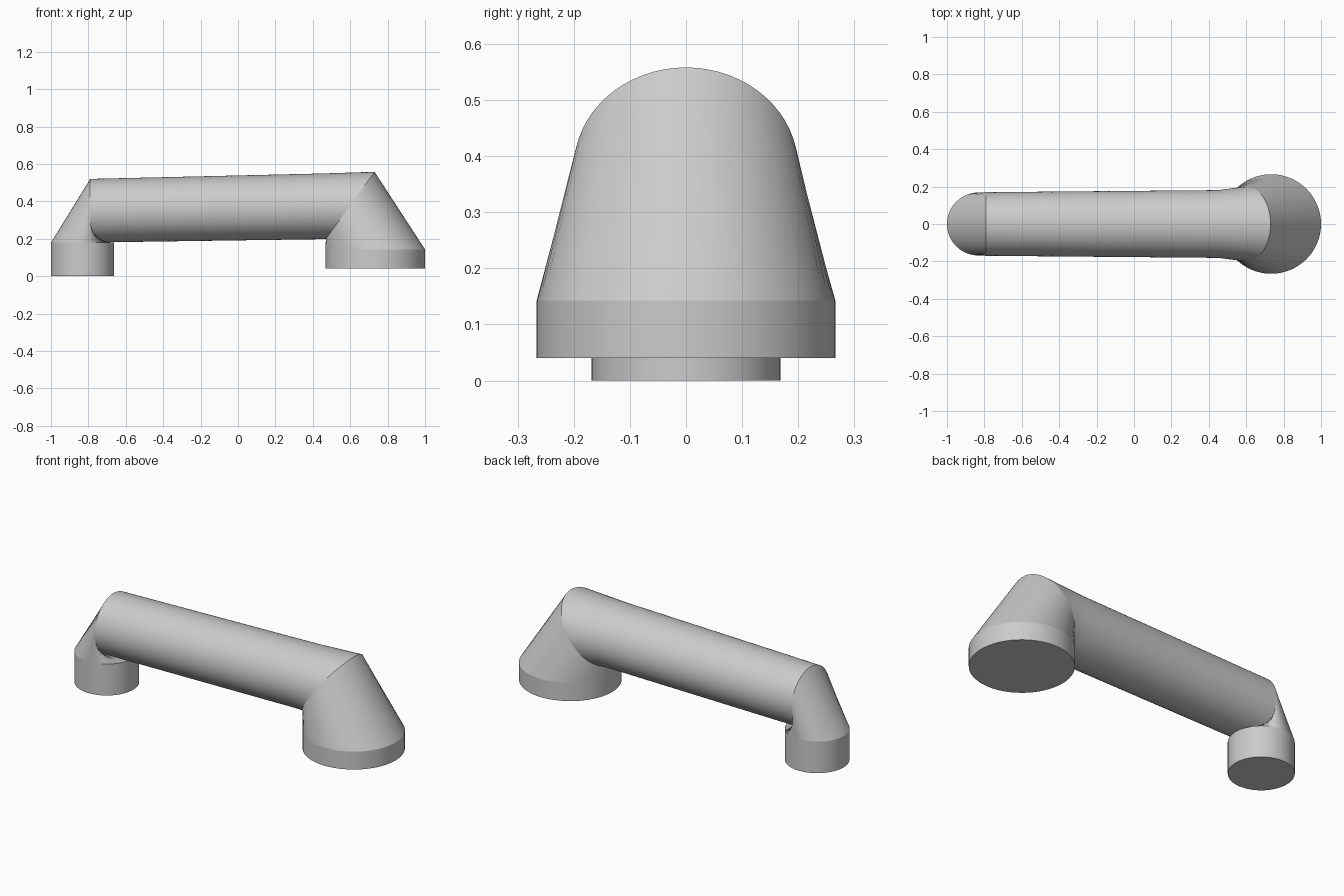
import bpy
import math

cube = bpy.data.objects.get("Cube")
if cube:
    bpy.data.objects.remove(cube, do_unlink=True)

SIDES = 64

grey = bpy.data.materials.new("light grey")
grey.use_nodes = True
colour = (0.6, 0.6, 0.6, 1.0)
grey.diffuse_color = colour
grey.node_tree.nodes["Principled BSDF"].inputs["Base Color"].default_value = colour


def ring(inner, outer, half_width):
    """Ellipse across y whose ends in the xz plane are the inner and outer points."""
    points = []
    for i in range(SIDES):
        a = 2 * math.pi * i / SIDES
        t = (1 + math.cos(a)) / 2
        points.append((inner[0] + (outer[0] - inner[0]) * t,
                       half_width * math.sin(a),
                       inner[1] + (outer[1] - inner[1]) * t))
    return points


def loft(name, rings):
    """Closed duct section skinned through a series of rings."""
    verts = [p for r in rings for p in r]
    faces = []
    for k in range(len(rings) - 1):
        for i in range(SIDES):
            j = (i + 1) % SIDES
            a, b = k * SIDES, (k + 1) * SIDES
            faces.append((a + i, a + j, b + j, b + i))
    faces.append(tuple(reversed(range(SIDES))))
    last = (len(rings) - 1) * SIDES
    faces.append(tuple(range(last, last + SIDES)))
    mesh = bpy.data.meshes.new(name)
    mesh.from_pydata(verts, [], faces)
    mesh.materials.append(grey)
    obj = bpy.data.objects.new(name, mesh)
    bpy.context.collection.objects.link(obj)
    bpy.ops.object.select_all(action="DESELECT")
    obj.select_set(True)
    bpy.context.view_layer.objects.active = obj
    bpy.ops.object.mode_set(mode="EDIT")
    bpy.ops.mesh.select_all(action="SELECT")
    bpy.ops.mesh.normals_make_consistent(inside=False)
    bpy.ops.object.mode_set(mode="OBJECT")
    bpy.ops.object.shade_smooth_by_angle(angle=math.radians(25))
    return obj


# Joints shared by the legs and the long pipe
narrow_joint = ring((-0.79, 0.18), (-0.79, 0.52), 0.17)
wide_joint = ring((0.47, 0.2), (0.73, 0.558), 0.2)

# Narrow leg: upright collar, then a slanted elbow
loft("narrow_collar", [ring((-0.664, 0), (-1, 0), 0.168),
                       ring((-0.664, 0.18), (-1, 0.18), 0.168)])
loft("narrow_elbow", [ring((-0.664, 0.18), (-1, 0.18), 0.168), narrow_joint])

# Wide leg: broad collar tapering up to the tilted joint
loft("wide_collar", [ring((0.467, 0.04), (1, 0.04), 0.266),
                     ring((0.467, 0.143), (1, 0.143), 0.266)])
loft("wide_elbow", [ring((0.467, 0.143), (1, 0.143), 0.266), wide_joint])

# Long pipe, flaring slightly into the wide elbow
loft("long_pipe", [narrow_joint,
                   ring((0.45, 0.198), (0.45, 0.549), 0.181),
                   wide_joint])
